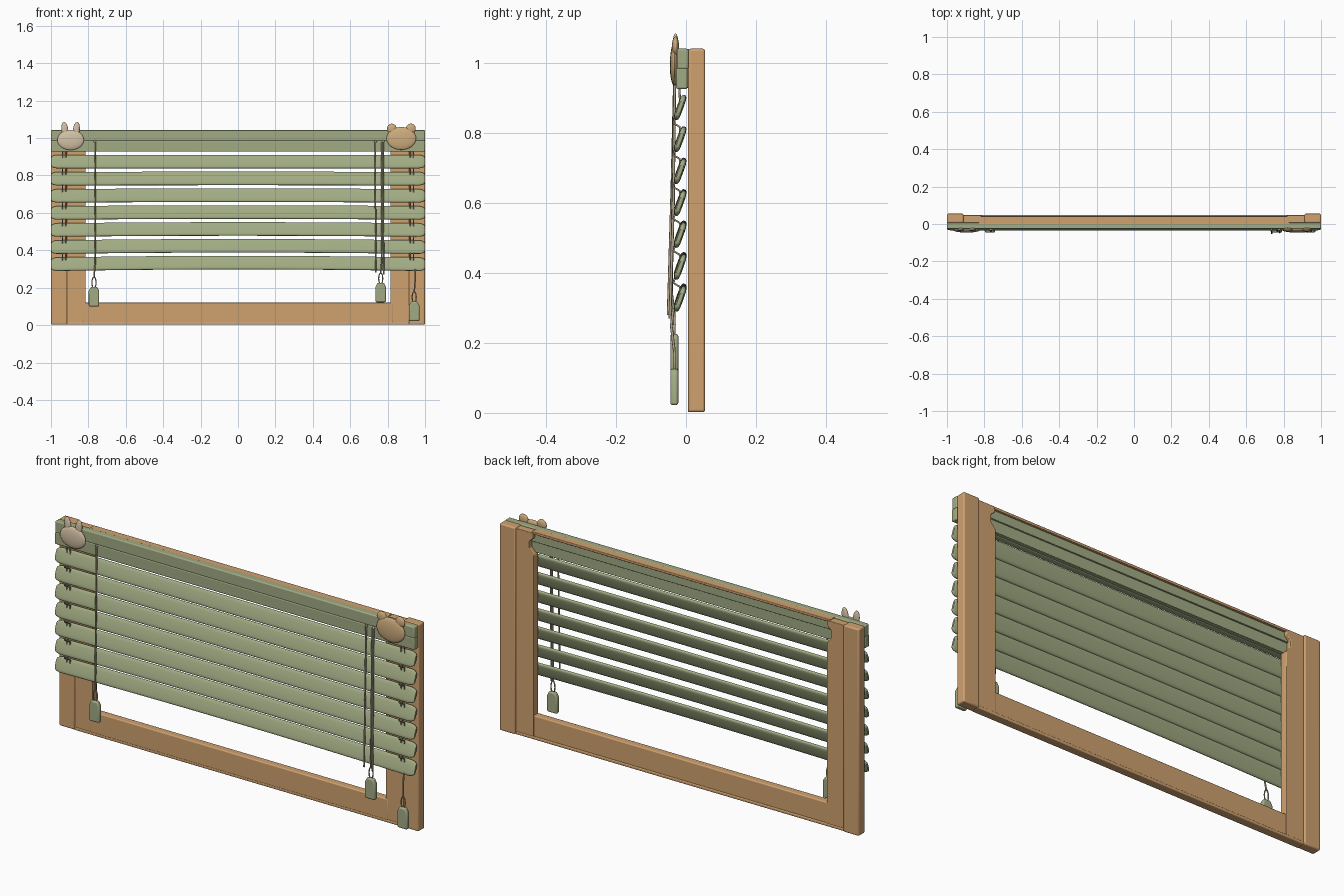
import bpy, bmesh, math
from mathutils import Vector, Matrix

if "Cube" in bpy.data.objects:
    bpy.data.objects.remove(bpy.data.objects["Cube"])


def mat(name, c):
    m = bpy.data.materials.new(name)
    m.diffuse_color = (*c, 1)
    m.use_nodes = True
    m.node_tree.nodes["Principled BSDF"].inputs["Base Color"].default_value = m.diffuse_color
    return m


GREEN = mat("sage green", (0.36, 0.41, 0.23))
WOOD = mat("warm wood", (0.63, 0.36, 0.16))
CORD = mat("cord beige", (0.45, 0.38, 0.27))
CREAM = mat("pale cream", (0.66, 0.54, 0.38))
TAN = mat("honey tan", (0.63, 0.42, 0.21))


def finish(name, bm, material, bevel=0.0, segs=3):
    bmesh.ops.recalc_face_normals(bm, faces=bm.faces)
    me = bpy.data.meshes.new(name)
    bm.to_mesh(me)
    bm.free()
    ob = bpy.data.objects.new(name, me)
    bpy.context.collection.objects.link(ob)
    me.materials.append(material)
    if bevel:
        b = ob.modifiers.new("bevel", 'BEVEL')
        b.width, b.segments, b.limit_method = bevel, segs, 'ANGLE'
    bpy.context.view_layer.objects.active = ob
    ob.select_set(True)
    bpy.ops.object.shade_smooth_by_angle(angle=math.radians(40))
    ob.select_set(False)
    return ob


def box(name, x0, x1, y0, y1, z0, z1, material, bevel=0.005):
    bm = bmesh.new()
    bmesh.ops.create_cube(bm, size=1)
    for v in bm.verts:
        v.co = Vector((x0 + (v.co.x + .5) * (x1 - x0), y0 + (v.co.y + .5) * (y1 - y0),
                       z0 + (v.co.z + .5) * (z1 - z0)))
    return finish(name, bm, material, bevel)


def prism(name, pts, y0, y1, material, bevel=0.003):
    # outline in the xz plane, extruded along y
    bm = bmesh.new()
    f = bm.faces.new([bm.verts.new((x, y0, z)) for x, z in pts])
    r = bmesh.ops.extrude_face_region(bm, geom=[f])
    bmesh.ops.translate(bm, vec=(0, y1 - y0, 0),
                        verts=[g for g in r['geom'] if isinstance(g, bmesh.types.BMVert)])
    return finish(name, bm, material, bevel)


def cord(name, pts, r=0.004, cyclic=False):
    cu = bpy.data.curves.new(name, 'CURVE')
    cu.dimensions = '3D'
    cu.bevel_depth, cu.bevel_resolution, cu.use_fill_caps = r, 2, True
    s = cu.splines.new('POLY')
    s.points.add(len(pts) - 1)
    for p, q in zip(s.points, pts):
        p.co = (*q, 1)
    s.use_cyclic_u = cyclic
    cu.materials.append(CORD)
    ob = bpy.data.objects.new(name, cu)
    bpy.context.collection.objects.link(ob)


def blobs(name, parts, material):
    # several ellipsoids (centre, radii, tilt) in one object
    bm = bmesh.new()
    for c, r, tilt in parts:
        bmesh.ops.create_uvsphere(bm, u_segments=32, v_segments=16, radius=1,
                                  matrix=Matrix.Translation(c) @ Matrix.Rotation(tilt, 4, 'Y')
                                  @ Matrix.Diagonal((*r, 1)))
    finish(name, bm, material)


# wooden frame
for s, n in ((-1, "left"), (1, "right")):
    a, b = sorted((s * 1.0, s * 0.912))
    box(n + "_outer_post", a, b, 0.006, 0.055, 0.002, 1.042, WOOD, 0.007)
    edge = [(0.915, 0.012), (0.815, 0.012), (0.815, 0.925), (0.84, 0.955), (0.84, 0.99),
            (0.818, 1.01), (0.818, 1.037), (0.915, 1.037)]
    prism(n + "_inner_post", [(s * x, z) for x, z in edge], 0.008, 0.047, WOOD)
box("bottom_rail", -0.83, 0.83, 0.007, 0.044, 0.012, 0.12, WOOD)
box("sill_strip", -0.915, 0.915, 0.006, 0.049, 0.002, 0.017, WOOD, 0.004)
box("top_cap", -0.83, 0.83, 0.0, 0.041, 1.028, 1.041, WOOD, 0.003)

# head rail in two steps
box("head_rail_upper", -1, 1, -0.026, 0.007, 0.984, 1.042, GREEN)
box("head_rail_lower", -1, 1, -0.028, 0.004, 0.927, 0.987, GREEN)
box("head_rail_back_upper", -0.86, 0.86, 0.0, 0.03, 0.985, 1.032, GREEN, 0.003)
box("head_rail_back_lower", -0.86, 0.86, 0.0, 0.022, 0.93, 0.987, GREEN, 0.003)


# tilted slats, rounded at the ends and slightly bowed
def slat(i, zc):
    bm = bmesh.new()
    n, k = 40, 20
    tilt = math.radians(20)
    rings = []
    for j in range(n + 1):
        x = -math.cos(math.pi * j / n)
        e = max(0.0, (abs(x) - 0.965) / 0.035)
        f = 0.55 + 0.45 * math.sqrt(max(0, 1 - e * e))
        bow = 0.009 * i / 6 * (1 - x * x)
        ring = []
        for m in range(k):
            t = 2 * math.pi * m / k
            c, sn = math.cos(t), math.sin(t)
            u = 0.038 * f * math.copysign(abs(c) ** 0.5, c)
            w = 0.0095 * f * math.copysign(abs(sn) ** 0.7, sn)
            ring.append(bm.verts.new((x, -0.017 + u * math.sin(tilt) + w * math.cos(tilt),
                                      zc + bow + u * math.cos(tilt) - w * math.sin(tilt))))
        rings.append(ring)
    for p, q in zip(rings, rings[1:]):
        for m in range(k):
            bm.faces.new((p[m], p[(m + 1) % k], q[(m + 1) % k], q[m]))
    bm.faces.new(rings[0])
    bm.faces.new(rings[-1])
    finish(f"slat_{i + 1}", bm, GREEN)


slat_z = [0.874 - 0.0915 * i for i in range(7)]
for i, z in enumerate(slat_z):
    slat(i, z)

# ladder cords weaving behind each slat top and over each slat bottom
for s in (-1, 1):
    for d in (-0.009, 0.009):
        x = s * 0.93 + d
        pts = [(x, -0.02, 0.94)]
        for z in slat_z:
            pts += [(x, -0.018, z + 0.036), (x, -0.017, z), (x, -0.032, z - 0.03), (x, -0.036, z - 0.045)]
        cord("ladder_cord", pts[:-1], 0.003)


# hanging tassels with a loop of cord
def tassel(name, x, z0, top, y_top=-0.032):
    w, h = 0.028, 0.082
    prism(name, [(x - w, z0), (x + w, z0), (x + w, z0 + h), (x + w * .6, z0 + h + 0.022),
                 (x - w * .6, z0 + h + 0.022), (x - w, z0 + h)], -0.045, -0.022, GREEN, 0.007)
    zl = z0 + h + 0.045
    cord(name + "_loop", [(x + 0.011 * math.cos(t), -0.033, zl + 0.03 * math.sin(t))
                          for t in (2 * math.pi * j / 16 for j in range(16))], 0.003, True)
    cord(name + "_cord", [(x, -0.033, zl + 0.025), (x + 0.006, -0.042, zl + 0.1),
                          (x + 0.006, y_top, top)])


tassel("left_tassel", -0.77, 0.1, 0.985)
tassel("centre_right_tassel", 0.763, 0.122, 0.975)
tassel("right_tassel", 0.942, 0.022, 0.3, -0.036)
cord("pull_cord", [(0.735, -0.032, 0.99), (0.735, -0.04, 0.65), (0.737, -0.051, 0.28)])
cord("pull_cord_return", [(0.776, -0.032, 0.98), (0.776, -0.036, 0.6), (0.78, -0.046, 0.27)])
for x in (-0.765, 0.735, 0.776):
    blobs("cord_knot", [((x, -0.03, 0.982), (0.007, 0.006, 0.007), 0)], CORD)

# animal head ornaments at the corners
y = -0.033
blobs("long_eared_ornament", [((-0.895, y, 0.99), (0.071, 0.013, 0.054), 0),
                              ((-0.926, y + .003, 1.046), (0.018, 0.009, 0.04), -0.12),
                              ((-0.864, y + .003, 1.046), (0.018, 0.009, 0.04), 0.12)], CREAM)
blobs("round_eared_ornament", [((0.873, y, 0.998), (0.079, 0.013, 0.061), 0),
                               ((0.822, y + .003, 1.05), (0.026, 0.01, 0.027), 0),
                               ((0.924, y + .003, 1.05), (0.026, 0.01, 0.027), 0)], TAN)
